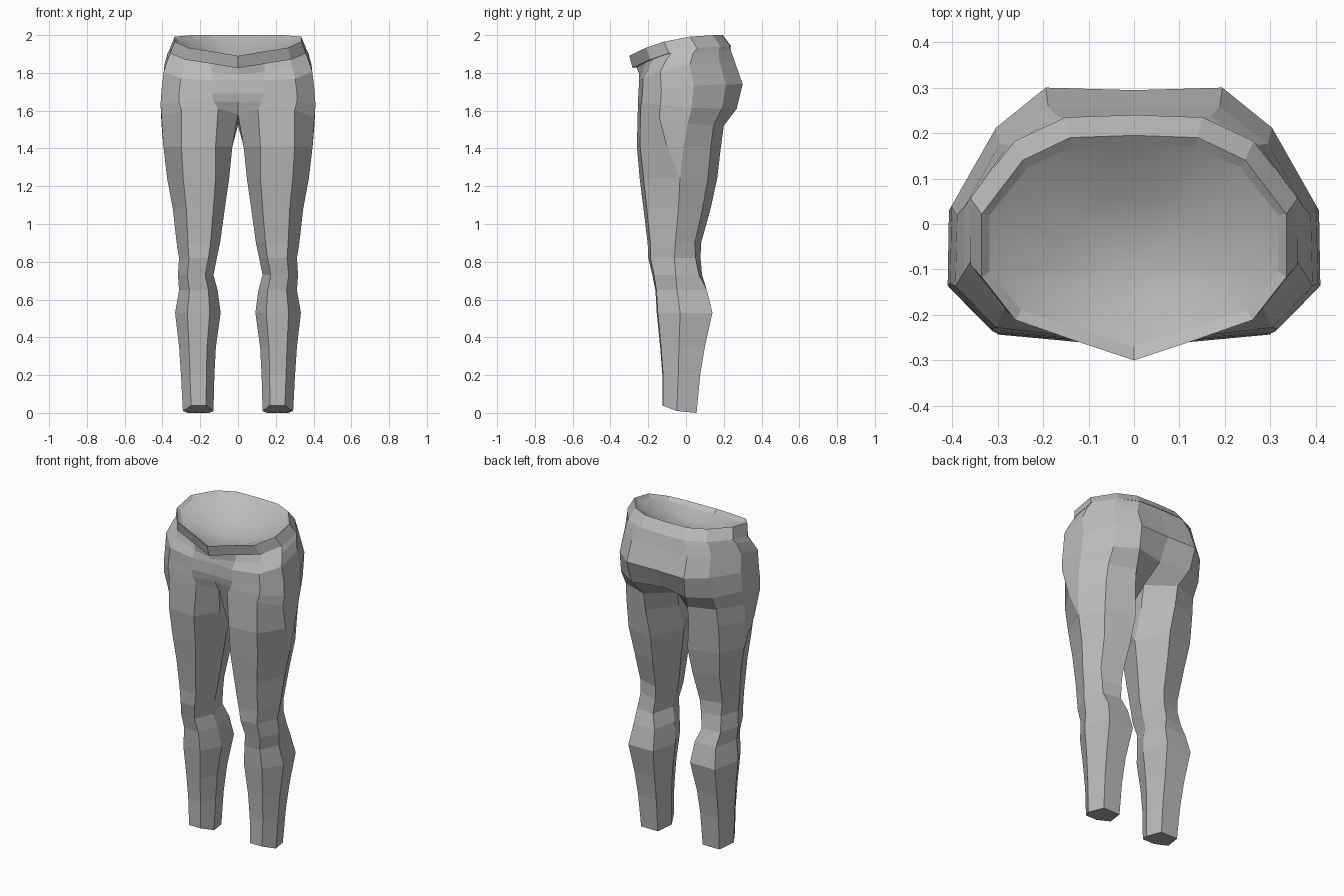
import bpy
import bmesh

cube = bpy.data.objects.get("Cube")
if cube:
    bpy.data.objects.remove(cube, do_unlink=True)

fabric = bpy.data.materials.new("grey fabric")
fabric.use_nodes = True
GREY = (0.5, 0.5, 0.5, 1)
fabric.diffuse_color = GREY
fabric.node_tree.nodes["Principled BSDF"].inputs["Base Color"].default_value = GREY

# Half cross-sections from front centre round the outside to back centre:
# (across 0-1, front to back 0-1)
WAIST = [(0, 0), (.4, .09), (.78, .18), (1, .37), (1, .65), (.73, .89), (.42, .99), (0, 1)]
HIP = [(0, .01), (.34, 0), (.77, .04), (1, .22), (.99, .53), (.75, .84), (.48, 1), (0, .99)]
CROTCH = [(0, .15), (.26, 0), (.74, .03), (1, .25), (1, .58), (.76, .88), (.37, 1), (0, .75)]
THIGH = [(0, .48), (.22, 0), (.74, .05), (1, .52), (1, .52), (.8, .88), (.24, 1), (0, .48)]
CALF = [(0, .43), (.24, 0), (.73, .02), (1, .42), (1, .42), (.84, 1), (.14, 1), (0, .43)]
SHAPES = [WAIST, HIP, CROTCH, THIGH, CALF]


def ring(shape, z_front, z_back, inner, outer, front, back):
    """Fit a blend of two neighbouring cross-sections to the given limits."""
    k = min(int(shape), len(SHAPES) - 2)
    t = shape - k
    points = []
    for (ua, va), (ub, vb) in zip(SHAPES[k], SHAPES[k + 1]):
        u, v = ua + (ub - ua) * t, va + (vb - va) * t
        z = z_back + (z_front - z_back) * max(0, 1 - v) ** 2.5
        points.append((inner + (outer - inner) * u, front + (back - front) * v, z))
    return points


def loft(name, rows, closed_from=None, smooth=False):
    """Skin the rings from first to last, then mirror to the other side."""
    bm = bmesh.new()
    rings = [[bm.verts.new(p) for p in ring(*row)] for row in rows]
    for r, (a, b) in enumerate(zip(rings, rings[1:])):
        n = len(a)
        closed = closed_from is not None and r >= closed_from
        for i in range(n if closed else n - 1):
            j = (i + 1) % n
            bm.faces.new((a[i], b[i], b[j], a[j]))
    if closed_from is not None:
        bm.faces.new(rings[-1][::-1])
    bmesh.ops.remove_doubles(bm, verts=bm.verts, dist=0.0005)
    for f in bm.faces:
        f.smooth = smooth
    mesh = bpy.data.meshes.new(name)
    bm.to_mesh(mesh)
    bm.free()
    mesh.materials.append(fabric)
    obj = bpy.data.objects.new(name, mesh)
    bpy.context.collection.objects.link(obj)
    mirror = obj.modifiers.new("mirror", "MIRROR")
    mirror.merge_threshold = 0.001
    return obj


# Hips and legs, from under the waistband down to the ankles
loft("hips_and_legs", [
    (0, 1.83, 1.942, 0, .357, -.262, .234),
    (.5, 1.79, 1.92, 0, .374, -.25, .24),
    (1, 1.76, 1.86, 0, .393, -.248, .258),
    (1, 1.69, 1.74, 0, .405, -.252, .30),
    (1.3, 1.65, 1.61, 0, .41, -.255, .268),
    (2, 1.61, 1.52, 0, .405, -.255, .20),
    (2.4, 1.41, 1.41, .03, .395, -.26, .185),
    (3, 1.24, 1.24, .047, .375, -.245, .165),
    (3, 1.08, 1.08, .07, .345, -.225, .13),
    (3, .9, .9, .095, .325, -.203, .08),
    (3.2, .82, .82, .112, .312, -.2, .077),
    (3.5, .73, .73, .13, .318, -.178, .085),
    (4, .65, .65, .108, .312, -.162, .11),
    (4, .53, .53, .092, .333, -.155, .14),
    (4, .35, .35, .117, .312, -.137, .1),
    (4, .2, .2, .125, .302, -.125, .075),
    (4, .04, 0, .13, .292, -.125, .056),
], closed_from=5)

# Waistband: rolled top edge, outer face and lower lip
loft("waistband", [
    (0, 1.87, 1.985, 0, .318, -.27, .175),
    (0, 1.89, 2, 0, .335, -.3, .195),
    (0, 1.825, 1.94, 0, .36, -.283, .24),
    (0, 1.83, 1.942, 0, .357, -.262, .234),
])

# Shallow hollow closing the waist
loft("inner_lining", [
    (0, 1.85, 1.85, 0, 0, -.08, -.08),
    (0, 1.85, 1.89, 0, .16, -.17, .05),
    (0, 1.87, 1.985, 0, .318, -.27, .175),
], smooth=True)
